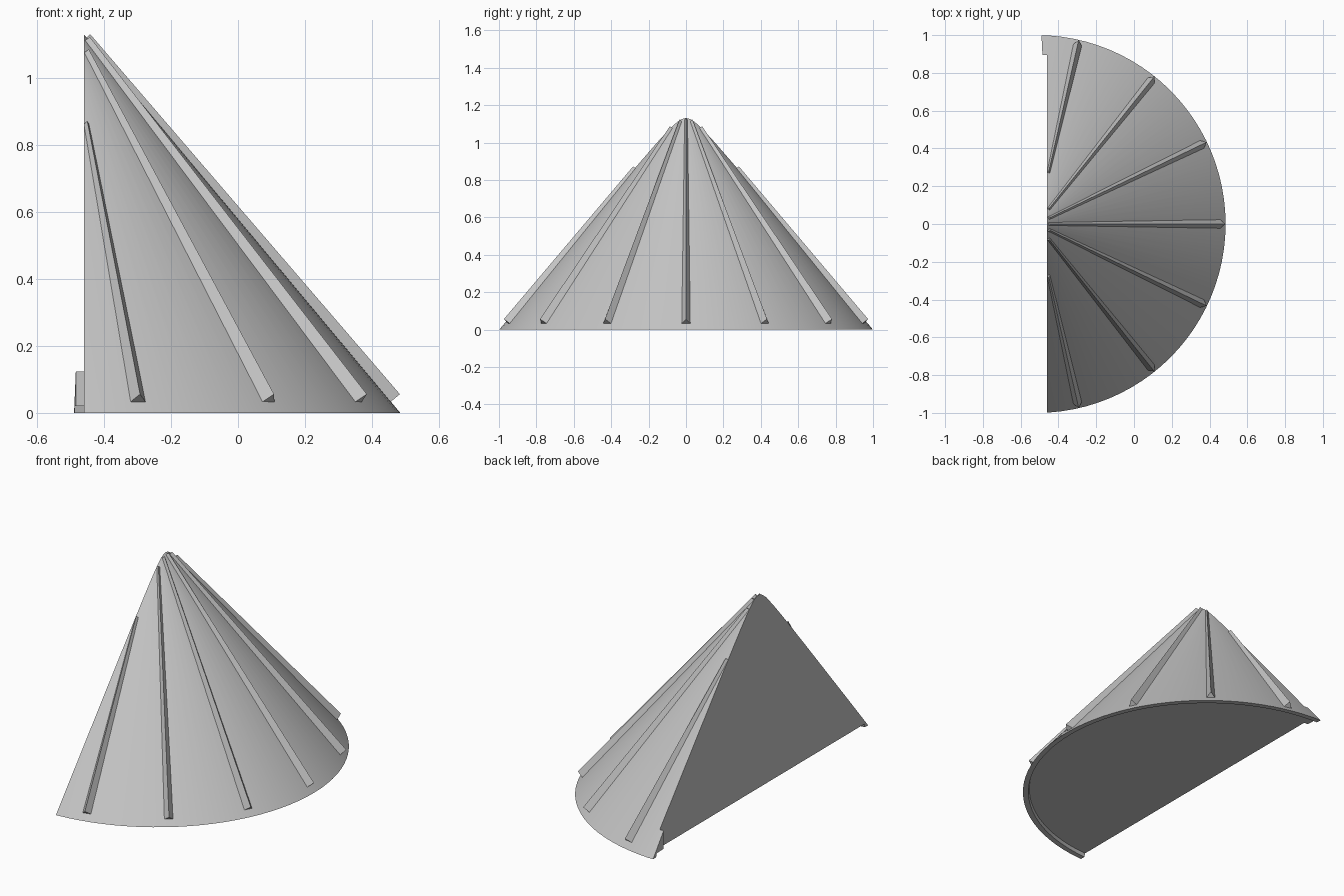
import bpy, bmesh, math
from mathutils import Vector

if "Cube" in bpy.data.objects:
    bpy.data.objects.remove(bpy.data.objects["Cube"], do_unlink=True)

AXIS_X, APEX_Z, CUT_X = -0.515, 1.196, -0.46
SLOPE = Vector((1, 0, -APEX_Z)).normalized()
OUT = Vector((APEX_Z, 0, 1)).normalized()

grey = bpy.data.materials.new("plain grey")
grey.use_nodes = True
colour = (0.55, 0.55, 0.55, 1)
grey.diffuse_color = colour
grey.node_tree.nodes["Principled BSDF"].inputs["Base Color"].default_value = colour


def finish(name, bm):
    bmesh.ops.recalc_face_normals(bm, faces=bm.faces)
    mesh = bpy.data.meshes.new(name)
    bm.to_mesh(mesh)
    bm.free()
    mesh.materials.append(grey)
    obj = bpy.data.objects.new(name, mesh)
    bpy.context.collection.objects.link(obj)
    bpy.ops.object.select_all(action='DESELECT')
    obj.select_set(True)
    bpy.context.view_layer.objects.active = obj
    bpy.ops.object.shade_smooth_by_angle(angle=math.radians(20))


def cut(bm, point, normal):
    """Remove everything on the normal side and close the opening."""
    res = bmesh.ops.bisect_plane(bm, geom=bm.verts[:] + bm.edges[:] + bm.faces[:],
                                 plane_co=point, plane_no=normal, clear_outer=True)
    edges = [e for e in res["geom_cut"] if isinstance(e, bmesh.types.BMEdge)]
    bmesh.ops.holes_fill(bm, edges=edges, sides=0)


def turned_cone():
    """Cone with a shallow recess inside a thin bottom lip."""
    bm = bmesh.new()
    profile = [(0, APEX_Z), (1, 0), (0.97, 0), (0.965, 0.02), (0, 0.02)]
    verts = [bm.verts.new((AXIS_X + r, 0, z)) for r, z in profile]
    edges = [bm.edges.new(pair) for pair in zip(verts, verts[1:])]
    bmesh.ops.spin(bm, geom=verts + edges, cent=(AXIS_X, 0, 0), axis=(0, 0, 1),
                   angle=math.tau, steps=96, use_merge=True)
    bmesh.ops.remove_doubles(bm, verts=bm.verts, dist=1e-5)
    bmesh.ops.recalc_face_normals(bm, faces=bm.faces)
    return bm


# Half cone body
body = turned_cone()
cut(body, (CUT_X, 0, 0), (-1, 0, 0))
finish("half_cone_body", body)

# Small tab left behind the flat side at one corner
tab = turned_cone()
cut(tab, (CUT_X, 0, 0), (1, 0, 0))
cut(tab, (-0.49, 1, 0), (-1, -0.05, 0))
cut(tab, (0, 0.895, 0), (0, -1, 0))
finish("corner_tab", tab)


# Tapered triangular ribs running down the cone
def rib(index):
    angle = index * math.pi / 7
    start = (CUT_X + 0.007 - AXIS_X) / math.cos(angle)
    bm = bmesh.new()
    rings = []
    for radius, half, height in ((start, 0.01, 0.015), (0.972, 0.025, 0.035)):
        base = Vector((radius, 0, APEX_Z * (1 - radius)))
        side = Vector((0, half, 0))
        sunk = base - OUT * 0.004
        rings.append([bm.verts.new(p) for p in (sunk - side, base + OUT * height, sunk + side)])
    for i in range(3):
        j = (i + 1) % 3
        bm.faces.new((rings[0][i], rings[0][j], rings[1][j], rings[1][i]))
    for ring in rings:
        bm.faces.new(ring)
    for v in bm.verts:
        x, y = v.co.x, v.co.y
        v.co.x = AXIS_X + x * math.cos(angle) - y * math.sin(angle)
        v.co.y = x * math.sin(angle) + y * math.cos(angle)
    cut(bm, (CUT_X, 0, 0), (-1, 0, 0))
    finish(f"rib_{index + 4}", bm)


for index in range(-3, 4):
    rib(index)
